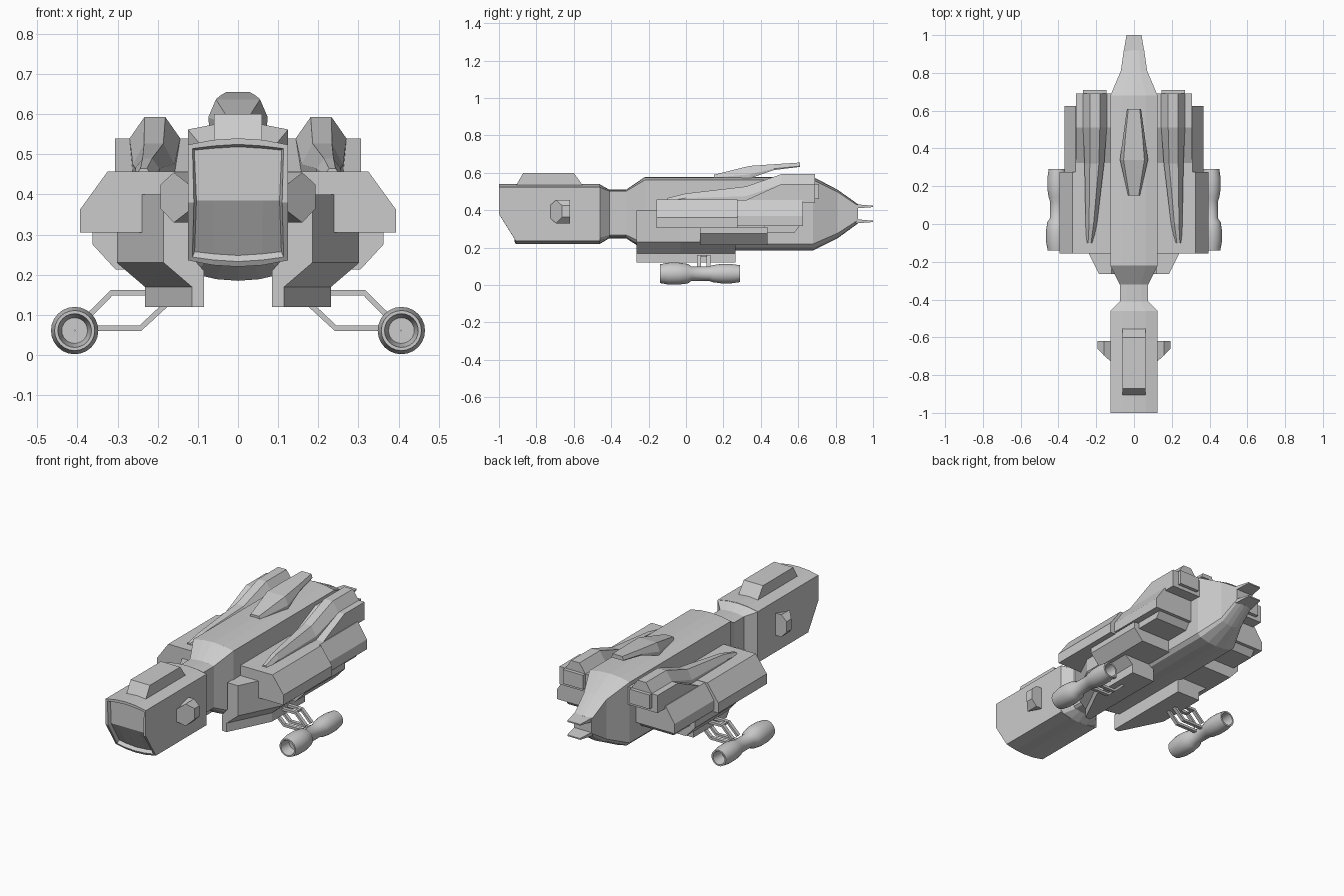
import bpy, bmesh, math
from mathutils import Vector

cube = bpy.data.objects.get("Cube")
if cube:
    bpy.data.objects.remove(cube, do_unlink=True)

grey = bpy.data.materials.new("hull_grey")
grey.use_nodes = True
COLOR = (0.6, 0.6, 0.6, 1)
grey.diffuse_color = COLOR
grey.node_tree.nodes["Principled BSDF"].inputs["Base Color"].default_value = COLOR


def finish(name, bm, mirror=False):
    bmesh.ops.recalc_face_normals(bm, faces=bm.faces)
    mesh = bpy.data.meshes.new(name)
    bm.to_mesh(mesh)
    bm.free()
    mesh.materials.append(grey)
    obj = bpy.data.objects.new(name, mesh)
    bpy.context.collection.objects.link(obj)
    if mirror:
        obj.modifiers.new("Mirror", "MIRROR")
    return obj


def loft_mesh(rings, closed=False):
    """Skin a list of matching point rings; cap both ends unless closed."""
    bm = bmesh.new()
    vs = [[bm.verts.new(p) for p in ring] for ring in rings]
    n = len(vs[0])
    pairs = list(zip(vs, vs[1:])) + ([(vs[-1], vs[0])] if closed else [])
    for a, b in pairs:
        for i in range(n):
            j = (i + 1) % n
            bm.faces.new((a[i], a[j], b[j], b[i]))
    if not closed:
        bm.faces.new(vs[0])
        bm.faces.new(vs[-1])
    return bm


def loft(name, rings, mirror=False):
    return finish(name, loft_mesh(rings), mirror)


def prism_y(name, profile, y0, y1, mirror=True):
    """Extrude an (x, z) profile along y."""
    return loft(name, [[(x, y, z) for x, z in profile] for y in (y0, y1)], mirror)


def box(name, x0, x1, y0, y1, z0, z1, mirror=True):
    return prism_y(name, [(x0, z0), (x1, z0), (x1, z1), (x0, z1)], y0, y1, mirror)


def arched(y, hw, zb, zt, rise):
    """Hull section with a gently arched roof and belly."""
    steps = (-1, -0.5, 0, 0.5, 1)
    top = [(s * hw, y, zt - rise * s * s) for s in steps]
    low = [(s * hw * 0.85, y, zb + rise * s * s) for s in reversed(steps)]
    return top + [(hw, y, zb + rise * 2.2)] + low + [(-hw, y, zb + rise * 2.2)]


# Head module with arched roof and recessed windscreen
rings = []
for s in (-1, -0.5, 0, 0.5, 1):
    d = 0.016 * s * s
    side = [(-1, 0.54 - d), (-0.46, 0.54 - d), (-0.46, 0.22 + d),
            (-0.91, 0.22 + d), (-1, 0.38)]
    rings.append([(s * 0.125, y, z) for y, z in side])
bm = loft_mesh(rings)
bmesh.ops.recalc_face_normals(bm, faces=bm.faces)
front = [f for f in bm.faces if f.normal.y < -0.5]
bmesh.ops.inset_region(bm, faces=front, thickness=0.015, depth=0)
bmesh.ops.inset_region(bm, faces=front, thickness=0.006, depth=-0.02)
finish("head", bm)

# Head roof box
loft("head_roof_box", [[(x, y, z) for y, z in
     ((-0.91, 0.53), (-0.87, 0.6), (-0.6, 0.6), (-0.55, 0.53))] for x in (-0.06, 0.06)])

# Head side pods, swept at the front
pod = [(0.12, 0.455), (0.16, 0.455), (0.193, 0.425),
       (0.193, 0.365), (0.16, 0.33), (0.12, 0.33)]
loft("head_side_pod", [[(x, -0.73 + max(0, x - 0.125), z * 0.5 + 0.196) if x < 0.13
                        else (x, -0.73 + (x - 0.125) * 1.0, z) for x, z in pod],
                       [(x, -0.62, z) for x, z in pod]], True)

# Neck and main hull
loft("neck", [arched(y, *r) for y, *r in (
    (-0.46, 0.125, 0.22, 0.538, 0.015), (-0.41, 0.075, 0.25, 0.51, 0.008),
    (-0.32, 0.075, 0.25, 0.51, 0.008), (-0.22, 0.125, 0.185, 0.578, 0.016))])
loft("hull", [arched(y, *r) for y, *r in (
    (-0.22, 0.125, 0.185, 0.578, 0.016), (0.68, 0.125, 0.185, 0.578, 0.016),
    (0.81, 0.07, 0.25, 0.51, 0.012), (0.92, 0.054, 0.33, 0.432, 0.008))])

# Tail prongs
for name, za, zb, tip in (("upper", 0.41, 0.432, 0.42), ("lower", 0.33, 0.352, 0.34)):
    loft(name + "_tail_prong", [
        [(-w, y, lo), (w, y, lo), (w, y, hi), (-w, y, hi)] for y, w, lo, hi in
        ((0.91, 0.055, za, zb), (1.0, 0.04, tip - 0.003, tip + 0.004))])

# Dorsal blister, overhanging at the rear
loft("dorsal_blister", [
    [(-w, y, lo), (-w * 1.03, y, mid), (-t, y, hi), (t, y, hi), (w * 1.03, y, mid), (w, y, lo)]
    for y, w, t, lo, mid, hi in (
        (0.15, 0.03, 0.025, 0.565, 0.575, 0.59), (0.34, 0.072, 0.055, 0.57, 0.592, 0.637),
        (0.47, 0.055, 0.045, 0.615, 0.622, 0.646), (0.61, 0.036, 0.03, 0.632, 0.636, 0.655))])

# Side nacelles, front and rear sections
prism_y("front_nacelle", [(0.1, 0.457), (0.325, 0.457), (0.394, 0.362),
                          (0.394, 0.305), (0.1, 0.305)], -0.157, 0.275)
prism_y("rear_nacelle", [(0.1, 0.455), (0.31, 0.455), (0.367, 0.37),
                         (0.367, 0.315), (0.1, 0.315)], 0.27, 0.625)
prism_y("nacelle_underbox", [(0.1, 0.31), (0.362, 0.31), (0.362, 0.275),
                             (0.305, 0.213), (0.1, 0.213)], 0.075, 0.435)
loft("nacelle_rear_keel", [[(x, y, z) for y, z in
     ((0.42, 0.32), (0.42, 0.28), (0.58, 0.28), (0.61, 0.32))] for x in (0.1, 0.33)], True)


# Lower legs with swept front faces
def leg_ring(y, xo):
    pts = [(0.085, 0.12), (xo - 0.07, 0.12), (xo - 0.07, 0.17), (xo, 0.23),
           (xo, 0.4), (0.12, 0.4), (0.12, 0.25), (0.085, 0.21)]
    return [(x, y, z) for x, z in pts]


loft("lower_leg", [leg_ring(-0.265, 0.185), leg_ring(-0.03, 0.302),
                   leg_ring(0.265, 0.302)], True)


# Shoulder engines: tapered blade growing into a block
def engine_ring(y, cx, wb, wt, shoulder, top):
    return [(cx - wb, y, 0.44), (cx - wb, y, shoulder), (cx - wt, y, top),
            (cx + wt, y, top), (cx + wb, y, shoulder), (cx + wb, y, 0.44)]


loft("shoulder_engine", [engine_ring(*r) for r in (
    (-0.1, 0.235, 0.018, 0.008, 0.45, 0.465), (0.0, 0.226, 0.03, 0.012, 0.465, 0.49),
    (0.32, 0.21, 0.052, 0.024, 0.475, 0.527), (0.51, 0.207, 0.063, 0.026, 0.54, 0.593),
    (0.69, 0.207, 0.063, 0.026, 0.54, 0.593))], True)
for name, x0, x1 in (("engine_outer_block", 0.25, 0.306), ("engine_inner_block", 0.11, 0.16)):
    loft(name, [[(x, y, z) for y, z in
         ((0.29, 0.44), (0.51, 0.54), (0.69, 0.54), (0.69, 0.44))] for x in (x0, x1)], True)
box("engine_nozzle", 0.145, 0.27, 0.68, 0.71, 0.46, 0.54)

# Outrigger barrels: hollow lathed tubes
profile = [(-0.14, 0.05), (-0.09, 0.059), (-0.04, 0.059), (0.01, 0.052), (0.03, 0.038),
           (0.12, 0.038), (0.145, 0.046), (0.19, 0.052), (0.24, 0.052), (0.29, 0.045),
           (0.29, 0.036), (0.22, 0.03), (0.22, 0.001), (-0.08, 0.001), (-0.08, 0.032),
           (-0.14, 0.042)]
SIDES = 24
turns = [2 * math.pi * i / SIDES for i in range(SIDES)]
barrel = finish("outrigger_barrel", loft_mesh(
    [[(0.407 + r * math.cos(a), y, 0.061 + r * math.sin(a)) for y, r in profile]
     for a in turns], closed=True), True)
bpy.context.view_layer.objects.active = barrel
barrel.select_set(True)
bpy.ops.object.shade_smooth_by_angle(angle=math.radians(35))
barrel.select_set(False)


# Outrigger struts: bent flat bars
def strut(name, path, y0, y1, t=0.007):
    rings = []
    for i, p in enumerate(path):
        a = Vector(path[max(i - 1, 0)])
        b = Vector(path[min(i + 1, len(path) - 1)])
        d = (b - a).normalized()
        nx, nz = -d.y * t, d.x * t
        rings.append([(p[0] + s * nx, y, p[1] + s * nz)
                      for s, y in ((-1, y0), (1, y0), (1, y1), (-1, y1))])
    loft(name, rings, True)


for tag, y0 in (("front", 0.06), ("rear", 0.11)):
    strut(tag + "_upper_strut", [(0.2, 0.155), (0.315, 0.155), (0.375, 0.095)], y0, y0 + 0.02)
    strut(tag + "_lower_strut", [(0.17, 0.135), (0.243, 0.067), (0.375, 0.067)], y0, y0 + 0.02)
box("strut_bridge", 0.3, 0.315, 0.06, 0.13, 0.149, 0.161)
